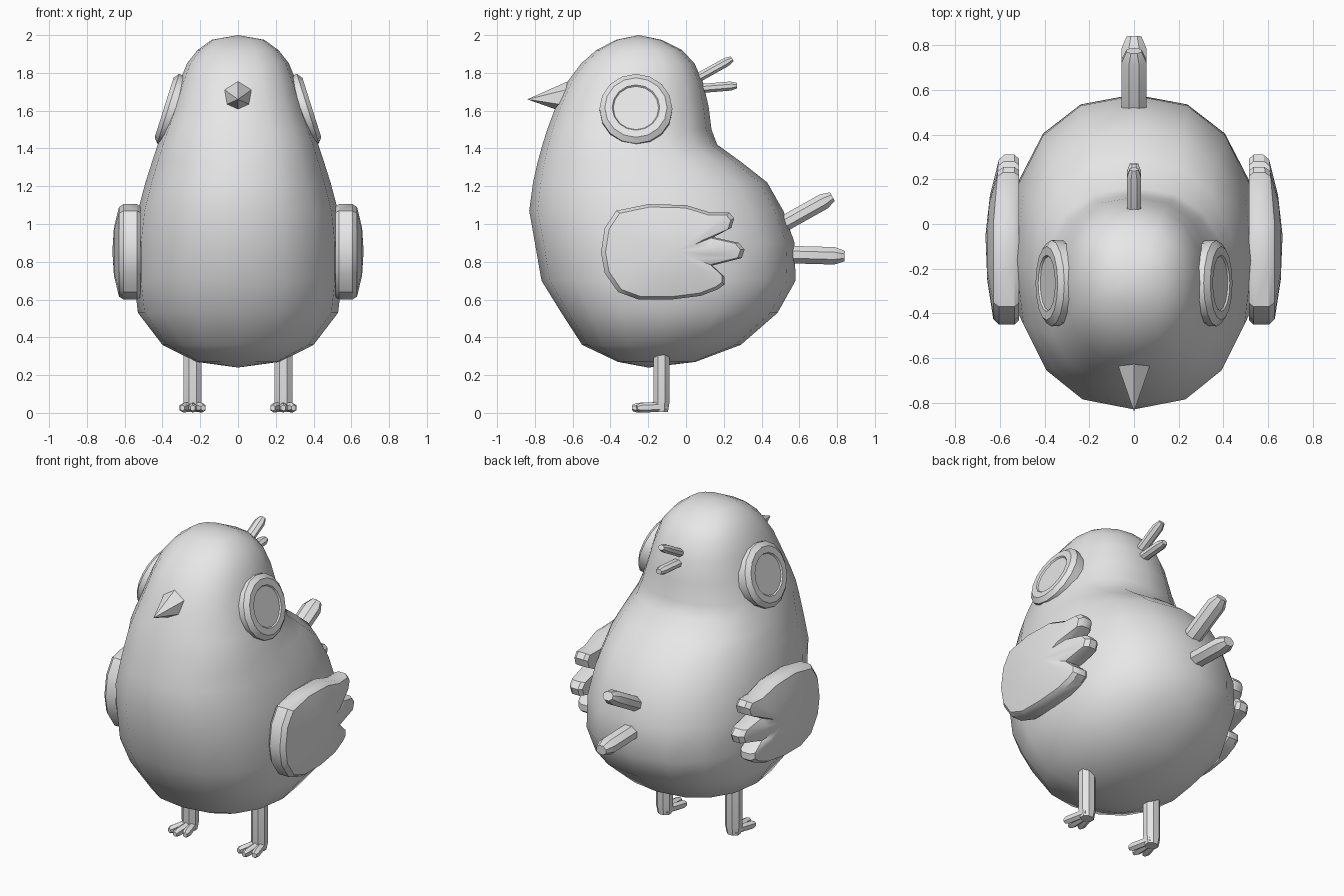
import bpy
import bmesh
from math import sin, cos, pi, radians
from mathutils import Vector, Matrix

cube = bpy.data.objects.get("Cube")
if cube:
    bpy.data.objects.remove(cube, do_unlink=True)

# One plain grey for the whole bird
grey = bpy.data.materials.new("plain grey")
grey.use_nodes = True
grey.diffuse_color = (0.8, 0.8, 0.8, 1)
grey.node_tree.nodes["Principled BSDF"].inputs["Base Color"].default_value = (0.8, 0.8, 0.8, 1)


def loft(name, rings, angle=30, matrix=None):
    """Skin a list of equally long rings; a ring of one point closes to a tip."""
    bm = bmesh.new()
    loops = [[bm.verts.new(p) for p in ring] for ring in rings]
    for a, b in zip(loops, loops[1:]):
        n = max(len(a), len(b))
        for i in range(n):
            j = (i + 1) % n
            if len(a) == 1:
                bm.faces.new((a[0], b[j], b[i]))
            elif len(b) == 1:
                bm.faces.new((a[i], a[j], b[0]))
            else:
                bm.faces.new((a[i], a[j], b[j], b[i]))
    for end in (loops[0], loops[-1]):
        if len(end) > 2:
            bm.faces.new(end)
    if matrix:
        bm.transform(matrix)
    bmesh.ops.recalc_face_normals(bm, faces=bm.faces)
    mesh = bpy.data.meshes.new(name)
    bm.to_mesh(mesh)
    bm.free()
    for poly in mesh.polygons:
        poly.use_smooth = True
    mesh.set_sharp_from_angle(angle=radians(angle))
    mesh.materials.append(grey)
    obj = bpy.data.objects.new(name, mesh)
    bpy.context.collection.objects.link(obj)
    return obj


def tube(name, start, end, wide, thick, sides=8, tip=0.6):
    """Flattened stick with a narrowed, blunt far end."""
    start, end = Vector(start), Vector(end)
    axis = (end - start).normalized()
    side = Vector((1, 0, 0))
    side = (side - axis * side.dot(axis)).normalized()
    up = axis.cross(side)
    rings = []
    for t, s in ((0, 1), (0.85, 1), (1, tip)):
        c = start.lerp(end, t)
        rings.append([c + side * cos(a) * wide * s + up * sin(a) * thick * s
                      for a in (2 * pi * (i + 0.5) / sides for i in range(sides))])
    return loft(name, rings)


# Body and head: height, front, back, half width
SECTIONS = [
    (0.27, -0.36, 0.05, 0.22), (0.36, -0.55, 0.29, 0.40), (0.53, -0.66, 0.485, 0.53),
    (0.70, -0.765, 0.58, 0.55), (0.90, -0.80, 0.575, 0.55), (1.07, -0.83, 0.515, 0.53),
    (1.22, -0.81, 0.43, 0.49), (1.33, -0.785, 0.29, 0.455), (1.42, -0.76, 0.165, 0.425),
    (1.50, -0.735, 0.135, 0.395), (1.62, -0.69, 0.12, 0.35), (1.75, -0.63, 0.09, 0.31),
    (1.85, -0.555, 0.045, 0.27), (1.92, -0.475, -0.02, 0.215), (1.975, -0.37, -0.13, 0.14),
]


def body_ring(z, front, back, half, sides=16, power=2.3):
    ring = []
    for i in range(sides):
        a = 2 * pi * i / sides
        c, s = ([abs(v) ** (2 / power) * (1 if v > 0 else -1) for v in (cos(a), sin(a))])
        ring.append((half * c, (front + back) / 2 + (back - front) / 2 * s, z))
    return ring


loft("body", [[(0, -0.2, 0.24)]] + [body_ring(*s) for s in SECTIONS] + [[(0, -0.25, 2.0)]], 35)

# Beak
loft("beak", [[(0.088 * sin(i * pi / 3), -0.62, 1.67 + 0.088 * cos(i * pi / 3)) for i in range(6)],
              [(0, -0.84, 1.66)]], 20)

# Crest and tail feathers
tube("upper_crest_feather", (0, 0.03, 1.755), (0, 0.245, 1.875), 0.034, 0.026)
tube("lower_crest_feather", (0, 0.05, 1.715), (0, 0.27, 1.733), 0.034, 0.026)
tube("upper_tail_feather", (0, 0.48, 0.98), (0, 0.775, 1.145), 0.06, 0.046)
tube("lower_tail_feather", (0, 0.48, 0.84), (0, 0.84, 0.83), 0.06, 0.05)

# Wing outline as (y, z), three feather tips at the back
WING = [(-0.45, 0.85), (-0.43, 0.98), (-0.37, 1.07), (-0.2, 1.105), (0, 1.1), (0.13, 1.06),
        (0.23, 1.06), (0.255, 1.03), (0.24, 0.98), (0.145, 0.93), (0.28, 0.9), (0.31, 0.865),
        (0.295, 0.82), (0.14, 0.78), (0.205, 0.72), (0.205, 0.68), (0.17, 0.655), (0.08, 0.62),
        (-0.08, 0.6), (-0.25, 0.6), (-0.36, 0.64), (-0.43, 0.74)]
MID_Y, MID_Z = -0.05, 0.855


def wing_ring(x, scale, flat):
    # The rim drops inwards towards the feather tips
    return [(x - flat * max(0, y), MID_Y + (y - MID_Y) * scale, MID_Z + (z - MID_Z) * scale)
            for y, z in WING]


# Paired parts: left is +x
for side_name, sx in (("left", 1), ("right", -1)):
    loft(side_name + "_wing", [
        [(sx * x, y, z) for x, y, z in ring] for ring in (
            wing_ring(0.515, 0.95, 0), wing_ring(0.535, 1, 0), wing_ring(0.605, 1, 0.08),
            wing_ring(0.63, 0.94, 0.08), wing_ring(0.657, 0.5, 0.04), [(0.665, MID_Y, MID_Z)])], 32)

    # Eye: bevelled rim around a shallow sunken disc
    normal = Vector((0.95 * sx, 0, 0.3)).normalized()
    place = Matrix.Translation((0.37 * sx, -0.265, 1.61)) @ normal.to_track_quat("Z", "Y").to_matrix().to_4x4()
    profile = [(0.19, -0.08), (0.193, 0), (0.165, 0.022), (0.126, 0.022), (0.12, 0.014)]
    loft(side_name + "_eye", [[(r * cos(i * pi / 8), r * sin(i * pi / 8), h) for i in range(16)]
                              for r, h in profile], 30, place)

    # Leg with three spread toes
    x = 0.24 * sx
    tube(side_name + "_leg", (x, -0.13, 0.34), (x, -0.13, 0.004), 0.052, 0.046, 8, 0.8)
    for toe, spread in (("inner", -1), ("middle", 0), ("outer", 1)):
        tube(f"{side_name}_{toe}_toe", (x + spread * 0.015, -0.11, 0.033),
             (x + spread * 0.055, -0.285 + 0.025 * abs(spread), 0.026), 0.024, 0.026, 6)
